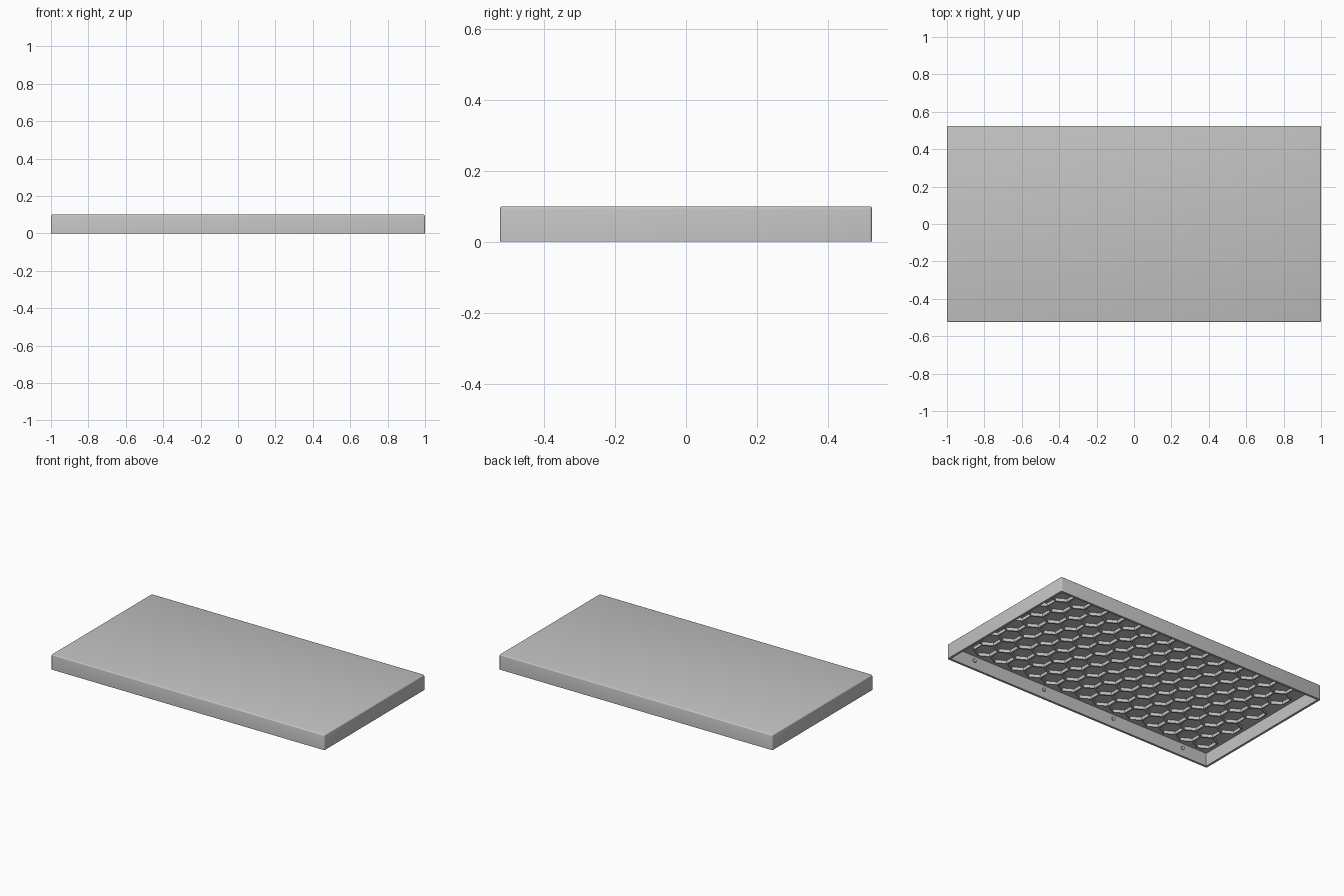
import bpy, bmesh, math
from mathutils import Vector, Matrix

if "Cube" in bpy.data.objects:
    bpy.data.objects.remove(bpy.data.objects["Cube"], do_unlink=True)

HX, HY, H = 1.0, 0.525, 0.1       # half length, half width, height
WALL = 0.015
PLATE_Z = H - WALL                # underside of the top plate

grey = bpy.data.materials.new("grey")
grey.use_nodes = True
COLOUR = (0.55, 0.55, 0.55, 1)
grey.diffuse_color = COLOUR
grey.node_tree.nodes["Principled BSDF"].inputs["Base Color"].default_value = COLOUR


def make_object(name, bm):
    bmesh.ops.recalc_face_normals(bm, faces=bm.faces)
    mesh = bpy.data.meshes.new(name)
    bm.to_mesh(mesh)
    bm.free()
    mesh.materials.append(grey)
    obj = bpy.data.objects.new(name, mesh)
    bpy.context.collection.objects.link(obj)
    return obj


def smooth(obj):
    bpy.ops.object.select_all(action="DESELECT")
    obj.select_set(True)
    bpy.context.view_layer.objects.active = obj
    bpy.ops.object.shade_smooth_by_angle(angle=math.radians(35))


# Shell: a shallow box, hollowed from below, with softened outer edges
bm = bmesh.new()
bmesh.ops.create_cube(bm, size=1, matrix=Matrix.Translation((0, 0, H / 2))
                      @ Matrix.Diagonal((2 * HX, 2 * HY, H, 1)))
bottom = min(bm.faces, key=lambda f: f.calc_center_median().z)
bmesh.ops.inset_region(bm, faces=[bottom], thickness=WALL, use_even_offset=True)
cavity = bmesh.ops.extrude_discrete_faces(bm, faces=[bottom])["faces"][0]
bmesh.ops.translate(bm, verts=cavity.verts, vec=(0, 0, PLATE_Z))


def on_outside(v):
    return abs(v.co.x) > HX - 0.001 and abs(v.co.y) > HY - 0.001


outer = [e for e in bm.edges if all(on_outside(v) for v in e.verts)
         and max(v.co.z for v in e.verts) > H / 2]
bmesh.ops.bevel(bm, geom=outer, offset=0.008, segments=3, profile=0.5, affect="EDGES")
smooth(make_object("shell", bm))

# Honeycomb ribs under the plate: hexagons inset to a lattice, then thickened
PITCH, COLS, ROWS = 0.13, 14, 8
RADIUS = PITCH / math.sqrt(3)
bm = bmesh.new()
for row in range(ROWS):
    for col in range(COLS):
        cx = (col - (COLS - 1) / 2) * PITCH + (PITCH / 4 if row % 2 else -PITCH / 4)
        cy = (row - (ROWS - 1) / 2) * RADIUS * 1.5
        corners = [math.radians(30 + 60 * k) for k in range(6)]
        bm.faces.new([bm.verts.new((cx + RADIUS * math.cos(a),
                                    cy + RADIUS * math.sin(a), PLATE_Z)) for a in corners])
bmesh.ops.remove_doubles(bm, verts=bm.verts, dist=0.001)
cells = list(bm.faces)
bmesh.ops.inset_individual(bm, faces=cells, thickness=0.006, use_even_offset=True)
bmesh.ops.delete(bm, geom=cells, context="FACES")
ribs = make_object("honeycomb_ribs", bm)
for v in ribs.data.vertices:
    v.co.z = PLATE_Z + 0.001
if ribs.data.polygons[0].normal.z < 0:
    ribs.data.flip_normals()
thick = ribs.modifiers.new("rib_height", "SOLIDIFY")
thick.thickness = 0.021
thick.offset = -1

# Small round studs along the inner faces of the long walls
for side, name in ((-1, "front"), (1, "back")):
    bm = bmesh.new()
    for k in range(4):
        place = Vector(((k - 1.5) * 0.535, side * (HY - WALL - 0.002), 0.055))
        bmesh.ops.create_cone(bm, cap_ends=True, segments=16, radius1=0.012,
                              radius2=0.012, depth=0.008,
                              matrix=Matrix.Translation(place)
                              @ Matrix.Rotation(math.pi / 2, 4, "X"))
    smooth(make_object(name + "_wall_studs", bm))
